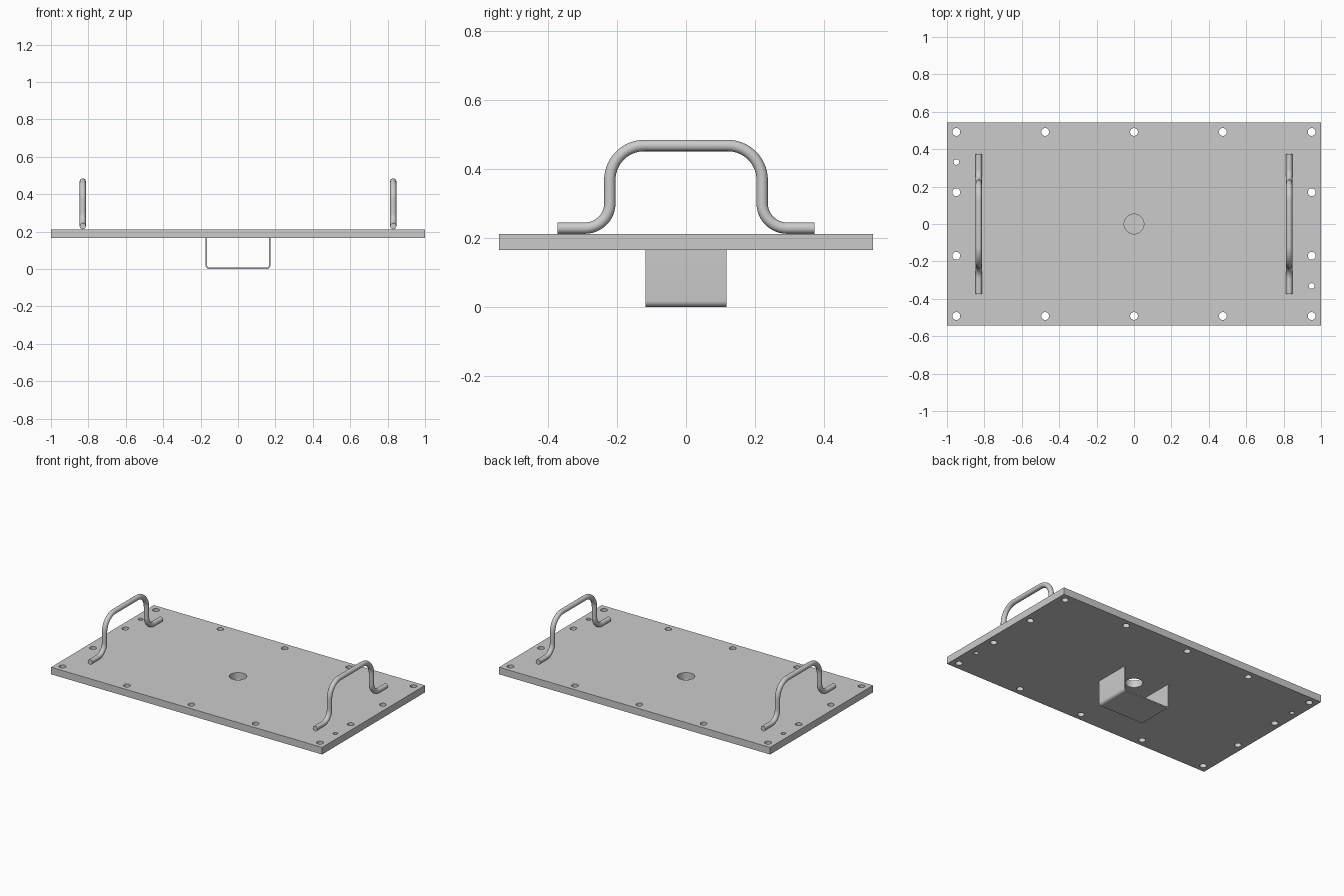
import bpy, bmesh
from math import sin, cos, pi, radians
from mathutils import Matrix

if "Cube" in bpy.data.objects:
    bpy.data.objects.remove(bpy.data.objects["Cube"])

Z0, Z1 = 0.165, 0.212          # plate underside and top


def finish(name, bm):
    bmesh.ops.recalc_face_normals(bm, faces=bm.faces[:])
    me = bpy.data.meshes.new(name)
    bm.to_mesh(me)
    bm.free()
    ob = bpy.data.objects.new(name, me)
    bpy.context.collection.objects.link(ob)
    return ob


def select(ob):
    bpy.ops.object.select_all(action='DESELECT')
    ob.select_set(True)
    bpy.context.view_layer.objects.active = ob


def smooth(ob):
    select(ob)
    bpy.ops.object.shade_smooth_by_angle(angle=radians(35))


def arc(cx, cz, r, a0, a1, n):
    angles = [radians(a0 + (a1 - a0) * i / n) for i in range(n + 1)]
    return [(cx + r * cos(a), cz + r * sin(a)) for a in angles]


# Plate
bm = bmesh.new()
bmesh.ops.create_cube(bm, size=1, matrix=Matrix.Translation((0, 0, (Z0 + Z1) / 2))
                      @ Matrix.Diagonal((2, 1.084, Z1 - Z0, 1)))
plate = finish("cover_plate", bm)

# Holes: bolts round the rim, two small dowel holes, one centre hole
holes = [(x, y, 0.021) for x in (-0.95, -0.475, 0, 0.475, 0.95) for y in (-0.492, 0.492)]
holes += [(x, y, 0.021) for x in (-0.95, 0.95) for y in (-0.17, 0.17)]
holes += [(-0.95, 0.331, 0.015), (0.95, -0.331, 0.015), (0, 0, 0.053)]
bm = bmesh.new()
for x, y, r in holes:
    bmesh.ops.create_cone(bm, cap_ends=True, segments=40, radius1=r, radius2=r, depth=0.2,
                          matrix=Matrix.Translation((x, y, (Z0 + Z1) / 2)))
cutter = finish("hole_cutter", bm)
cutter.hide_render = True
mod = plate.modifiers.new("holes", 'BOOLEAN')
mod.operation = 'DIFFERENCE'
mod.solver = 'EXACT'
mod.object = cutter
select(plate)
bpy.ops.object.modifier_apply(modifier=mod.name)
bpy.data.objects.remove(cutter)
smooth(plate)

# U-shaped strap under the centre hole, open towards front and back
W, T, R = 0.173, 0.008, 0.018
outer = [(-W, Z0)] + arc(-W + R, R, R, 180, 270, 8) + arc(W - R, R, R, 270, 360, 8) + [(W, Z0)]
r = R - T
inner = [(W - T, Z0)] + arc(W - R, R, r, 360, 270, 8) + arc(-W + R, R, r, 270, 180, 8) + [(-W + T, Z0)]
bm = bmesh.new()
loop_o = [bm.verts.new((x, -0.118, z)) for x, z in outer]
loop_i = [bm.verts.new((x, -0.118, z)) for x, z in reversed(inner)]
faces = [bm.faces.new((loop_o[i], loop_o[i + 1], loop_i[i + 1], loop_i[i]))
         for i in range(len(outer) - 1)]
ext = bmesh.ops.extrude_face_region(bm, geom=faces, use_keep_orig=True)
bmesh.ops.translate(bm, vec=(0, 0.236, 0),
                    verts=[v for v in ext["geom"] if isinstance(v, bmesh.types.BMVert)])
smooth(finish("center_strap", bm))

# Handles: bent round bar with feet lying on the plate
TUBE = 0.0165
foot, top, leg = Z1 + TUBE, 0.468, 0.221
half = [(0.373, foot)]
half += arc(leg + 0.072, foot + 0.072, 0.072, 270, 180, 12)
half += arc(leg - 0.1, top - 0.1, 0.1, 0, 90, 14)
path = half + [(-y, z) for y, z in reversed(half)]
for side, x in (("left", -0.83), ("right", 0.83)):
    cu = bpy.data.curves.new(side + "_handle", 'CURVE')
    cu.dimensions = '3D'
    cu.bevel_depth = TUBE
    cu.bevel_resolution = 6
    cu.use_fill_caps = True
    sp = cu.splines.new('POLY')
    sp.points.add(len(path) - 1)
    for p, (y, z) in zip(sp.points, path):
        p.co = (x, y, z, 1)
    ob = bpy.data.objects.new(side + "_handle", cu)
    bpy.context.collection.objects.link(ob)
    select(ob)
    bpy.ops.object.convert(target='MESH')
    smooth(bpy.context.view_layer.objects.active)
